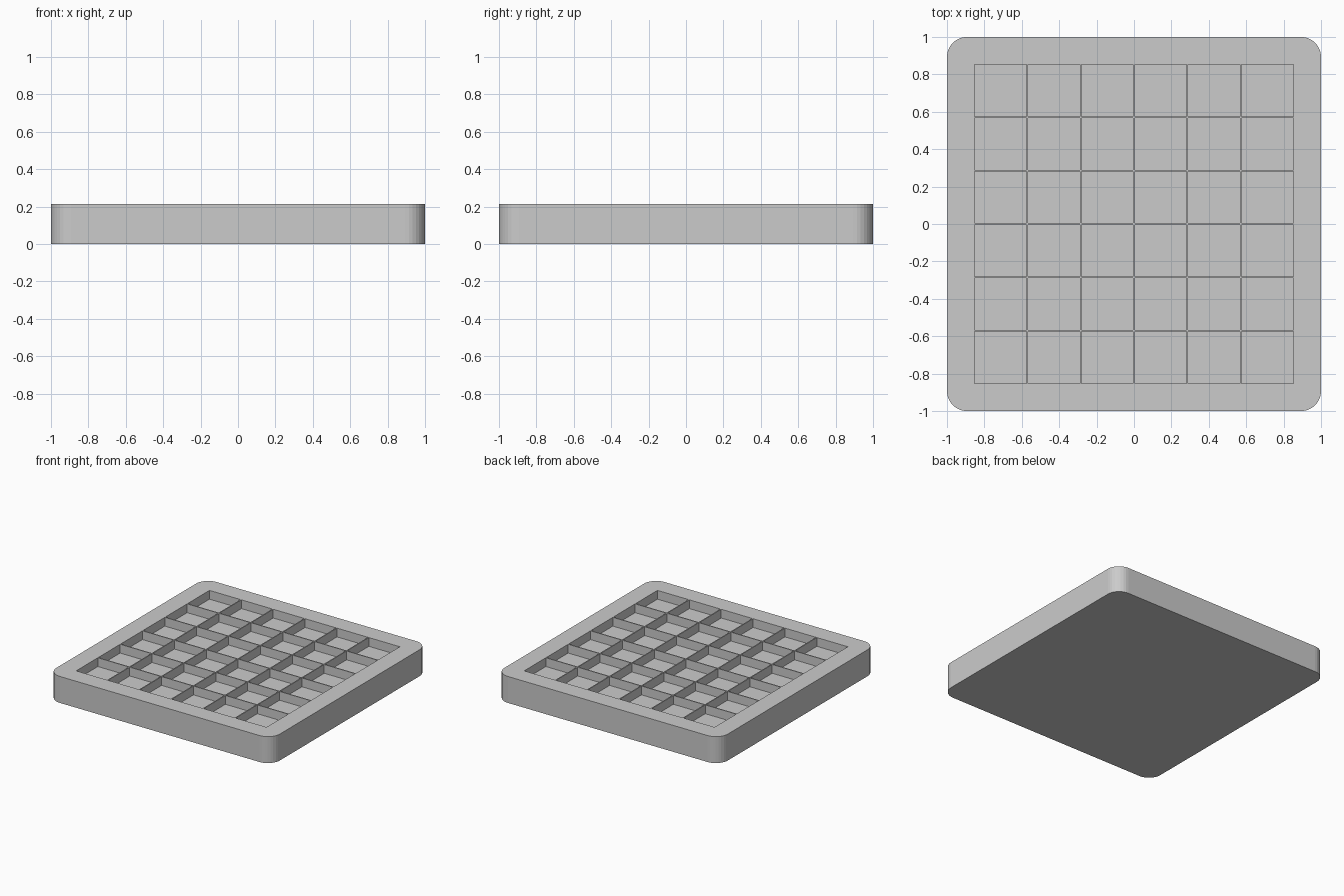
import bpy
import bmesh
from math import cos, sin, pi

SIZE, HEIGHT, RADIUS = 2.0, 0.214, 0.107
COUNT, PITCH, POCKET, DEPTH = 6, 0.2853, 0.277, 0.071
STEPS = 8

if "Cube" in bpy.data.objects:
    bpy.data.objects.remove(bpy.data.objects["Cube"])

grey = bpy.data.materials.new("light_grey")
grey.use_nodes = True
colour = (0.6, 0.6, 0.6, 1)
grey.diffuse_color = colour
grey.node_tree.nodes["Principled BSDF"].inputs["Base Color"].default_value = colour


def rounded_square(half, radius):
    """Outline points, counter-clockwise from the +x side."""
    inner = half - radius
    points = []
    for corner, (sx, sy) in enumerate([(1, 1), (-1, 1), (-1, -1), (1, -1)]):
        for step in range(STEPS + 1):
            a = (corner + step / STEPS) * pi / 2
            points.append((sx * inner + radius * cos(a), sy * inner + radius * sin(a)))
    return points


bm = bmesh.new()

# Base and outer wall
outline = rounded_square(SIZE / 2, RADIUS)
bottom = [bm.verts.new((x, y, 0)) for x, y in outline]
rim = [bm.verts.new((x, y, HEIGHT)) for x, y in outline]
bm.faces.new(bottom[::-1])
for i in range(len(outline)):
    j = (i + 1) % len(outline)
    bm.faces.new((bottom[i], bottom[j], rim[j], rim[i]))

# Grid lines: both edges of every pocket
lines = []
for i in range(COUNT):
    centre = (i - (COUNT - 1) / 2) * PITCH
    lines += [centre - POCKET / 2, centre + POCKET / 2]
n = len(lines)
grid = [[bm.verts.new((x, y, HEIGHT)) for y in lines] for x in lines]

# Cells between lines: pockets sink to a floor, the rest are thin dividers
for i in range(n - 1):
    for j in range(n - 1):
        cell = [grid[i][j], grid[i + 1][j], grid[i + 1][j + 1], grid[i][j + 1]]
        if i % 2 or j % 2:
            bm.faces.new(cell)
            continue
        floor = [bm.verts.new((v.co.x, v.co.y, HEIGHT - DEPTH)) for v in cell]
        bm.faces.new(floor)
        for k in range(4):
            m = (k + 1) % 4
            bm.faces.new((cell[k], cell[m], floor[m], floor[k]))

# Flat border: one side strip and one corner fan per quarter
sides = [
    [grid[-1][j] for j in range(n)],
    [grid[i][-1] for i in reversed(range(n))],
    [grid[0][j] for j in reversed(range(n))],
    [grid[i][0] for i in range(n)],
]
per = STEPS + 1
for q in range(4):
    first, last = rim[q * per], rim[q * per - 1]
    bm.faces.new([last, first] + sides[q][::-1])
    bm.faces.new(rim[q * per:(q + 1) * per] + [sides[q][-1]])

bmesh.ops.recalc_face_normals(bm, faces=bm.faces)
mesh = bpy.data.meshes.new("grid_tray")
bm.to_mesh(mesh)
bm.free()
mesh.materials.append(grey)
tray = bpy.data.objects.new("grid_tray", mesh)
bpy.context.collection.objects.link(tray)
